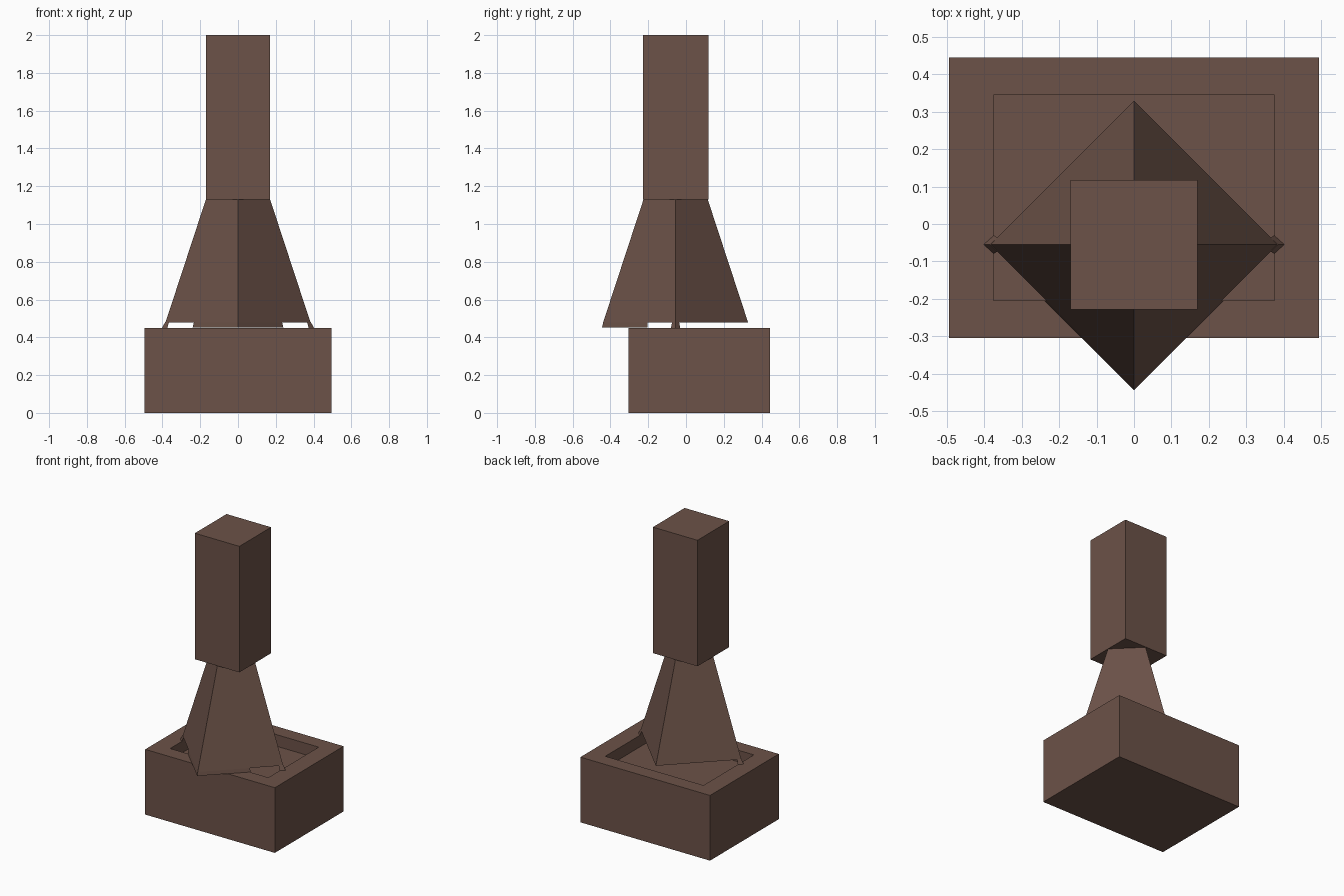
import bpy, bmesh

if "Cube" in bpy.data.objects:
    bpy.data.objects.remove(bpy.data.objects["Cube"])

brown = bpy.data.materials.new("brown_brick")
brown.diffuse_color = (0.15, 0.085, 0.065, 1)
brown.use_nodes = True
brown.node_tree.nodes["Principled BSDF"].inputs["Base Color"].default_value = brown.diffuse_color

CY = -0.055  # shared axis of hood and chimney


def loft(name, rings):
    """Closed solid through a list of (xy outline, z) rings."""
    bm = bmesh.new()
    loops = [[bm.verts.new((x, y, z)) for x, y in pts] for pts, z in rings]
    n = len(loops[0])
    for a, b in zip(loops, loops[1:]):
        for i in range(n):
            j = (i + 1) % n
            bm.faces.new((a[i], a[j], b[j], b[i]))
    bm.faces.new(loops[0][::-1])
    bm.faces.new(loops[-1])
    bmesh.ops.recalc_face_normals(bm, faces=bm.faces)
    mesh = bpy.data.meshes.new(name)
    bm.to_mesh(mesh)
    bm.free()
    ob = bpy.data.objects.new(name, mesh)
    ob.data.materials.append(brown)
    bpy.context.collection.objects.link(ob)
    return ob


def rect(hx, y0, y1):
    return [(-hx, y0), (hx, y0), (hx, y1), (-hx, y1)]


def diamond(r):
    return [(0, CY - r), (r, CY), (0, CY + r), (-r, CY)]


# hearth box with a shallow recess in its top
outer, inner = rect(0.495, -0.305, 0.445), rect(0.375, -0.205, 0.345)
loft("hearth", [(outer, 0), (outer, 0.45), (inner, 0.45), (inner, 0.37)])

# four-sided hood turned 45 degrees, floating just above the recess
loft("hood", [(diamond(0.384), 0.478), (diamond(0.17), 1.13)])

# front corner of the hood that reaches down to the rim
lip_low = [(0, -0.445), (0.24, -0.205), (-0.24, -0.205)]
lip_top = [(0, -0.438), (0.233, -0.205), (-0.233, -0.205)]
loft("hood_front_lip", [(lip_low, 0.452), (lip_top, 0.48)])

# small side corners resting on the rim
for side, s in (("left", -1), ("right", 1)):
    low = [(s * 0.403, CY), (s * 0.375, CY - 0.025), (s * 0.375, CY + 0.025)]
    top = [(s * 0.385, CY), (s * 0.365, CY - 0.018), (s * 0.365, CY + 0.018)]
    loft("hood_foot_" + side, [(low, 0.448), (top, 0.482)])

# square chimney
flue = rect(0.17, CY - 0.173, CY + 0.173)
loft("chimney", [(flue, 1.13), (flue, 2.0)])
